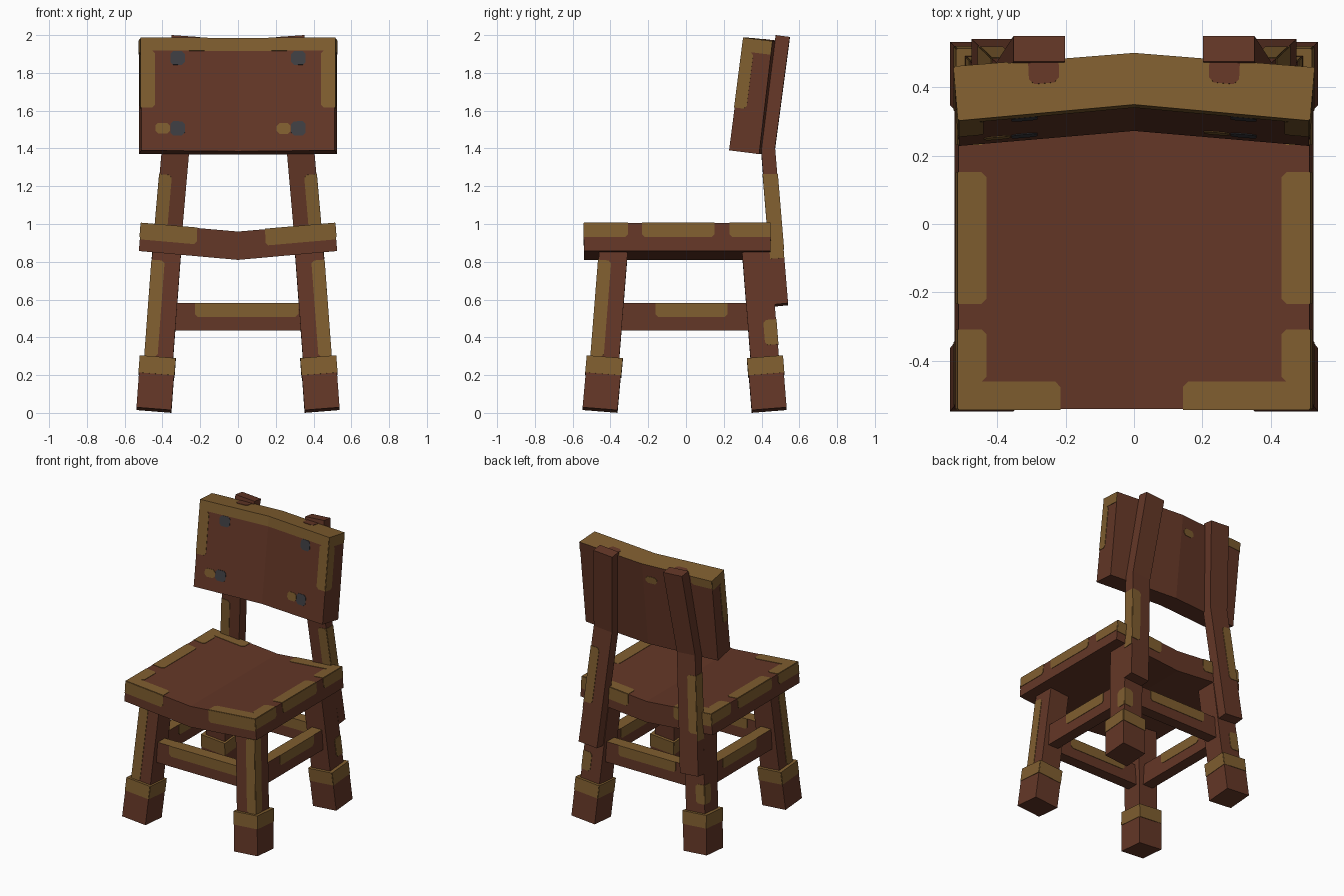
import bpy
import bmesh
from mathutils import Vector

cube = bpy.data.objects.get("Cube")
if cube:
    bpy.data.objects.remove(cube, do_unlink=True)


def material(name, rgb):
    m = bpy.data.materials.new(name)
    m.use_nodes = True
    m.diffuse_color = (*rgb, 1)
    m.node_tree.nodes["Principled BSDF"].inputs["Base Color"].default_value = (*rgb, 1)
    return m


MATS = [material("brown wood", (0.127, 0.038, 0.02)),
        material("worn tan wood", (0.215, 0.112, 0.029)),
        material("slate pegs", (0.048, 0.048, 0.055))]
BROWN, TAN, SLATE = range(3)

# Corner order of each side: lower left, lower right, upper right, upper left
SIDES = {"front": (0, 1, 5, 4), "right": (1, 2, 6, 5), "back": (2, 3, 7, 6),
         "left": (3, 0, 4, 7), "top": (4, 5, 6, 7), "bottom": (3, 2, 1, 0)}


def section(x, y, z, w, d, sx=0, sy=0):
    """Four corners of a rectangle, tilted by the slopes sx and sy."""
    return [Vector((x + i * w / 2, y + j * d / 2, z + sx * i * w / 2 + sy * j * d / 2))
            for i, j in ((-1, -1), (1, -1), (1, 1), (-1, 1))]


def box(x0, x1, y0, y1, z0, z1):
    return [Vector((x, y, z)) for z in (z0, z1)
            for x, y in ((x0, y0), (x1, y0), (x1, y1), (x0, y1))]


def plate(bm, quad, u0, u1, v0, v1, mat, lift):
    """Thin painted plate on a quad; its free corners are cut off."""
    a, b, c, d = quad
    cu, cv = 0.015 / (b - a).length, 0.015 / (d - a).length
    normal = (b - a).cross(d - a).normalized()
    outline = []
    for n, (u, v) in enumerate(((u0, v0), (u1, v0), (u1, v1), (u0, v1))):
        if 0 < u < 1 and 0 < v < 1:
            p = (u + (cu if u == u0 else -cu), v)
            q = (u, v + (cv if v == v0 else -cv))
            outline += [q, p] if n % 2 == 0 else [p, q]
        else:
            outline.append((u, v))
    base = [a.lerp(b, u).lerp(d.lerp(c, u), v) for u, v in outline]
    low = [bm.verts.new(p) for p in base]
    high = [bm.verts.new(p + normal * lift) for p in base]
    faces = [bm.faces.new(high)]
    for i in range(len(low)):
        k = (i + 1) % len(low)
        faces.append(bm.faces.new((low[i], low[k], high[k], high[i])))
    for f in faces:
        f.material_index = mat


def part(name, blocks):
    """One object from six-sided blocks: (corners, paint, mirrored, skipped sides)."""
    bm = bmesh.new()
    for corners, paint, mirrored, skip in blocks:
        sub = bmesh.new()
        verts = [sub.verts.new(p) for p in corners]
        for side, ids in SIDES.items():
            if side in skip:
                continue
            face = sub.faces.new([verts[i] for i in ids])
            for where, u0, u1, v0, v1, *rest in paint:
                if where != side:
                    continue
                mat = rest[0] if rest else TAN
                if (u0, u1, v0, v1) == (0, 1, 0, 1):
                    face.material_index = mat
                else:
                    plate(sub, [corners[i] for i in ids], u0, u1, v0, v1, mat,
                          0.003)
        if mirrored:
            for v in sub.verts:
                v.co.x *= -1
            bmesh.ops.reverse_faces(sub, faces=sub.faces[:])
        temp = bpy.data.meshes.new("temp")
        sub.to_mesh(temp)
        sub.free()
        bm.from_mesh(temp)
        bpy.data.meshes.remove(temp)
    mesh = bpy.data.meshes.new(name)
    for m in MATS:
        mesh.materials.append(m)
    bm.to_mesh(mesh)
    bm.free()
    ob = bpy.data.objects.new(name, mesh)
    bpy.context.collection.objects.link(ob)


def bent_slab(low_front, low_back, high_front, high_back):
    """Half slab from the centre line to +x; each edge is (centre, outer)."""
    (a, b), (d, c), (e, f), (h, g) = low_front, low_back, high_front, high_back
    return [Vector(p) for p in (a, b, c, d, e, f, g, h)]


# Seat: two halves meeting in a shallow valley, with worn corners and rims
def seat_edge(y, z_mid, z_out, x):
    return (0, y, z_mid), (x, y, z_out)


seat = bent_slab(seat_edge(-0.54, 0.81, 0.857, 0.525), seat_edge(0.448, 0.81, 0.857, 0.525),
                 seat_edge(-0.54, 0.96, 1.004, 0.513), seat_edge(0.448, 0.96, 1.004, 0.513))


def seat_paint(inner):
    return [("top", 0.84, 1, 0.31, 0.7),
            ("top", inner, 1, 0, 0.08), ("top", 0.84, 1, 0.08, 0.235),
            ("top", inner, 1, 0.92, 1), ("top", 0.84, 1, 0.78, 0.92),
            ("front", inner, 1, 0.42, 1), ("back", 0, 1 - inner, 0.42, 1),
            ("right", 0, 0.235, 0.5, 1), ("right", 0.31, 0.7, 0.5, 1),
            ("right", 0.78, 1, 0.5, 1)]


part("seat", [(seat, seat_paint(0.28), False, ["left"]),
              (seat, seat_paint(0.42), True, ["left"])])

# Backrest: two leaning halves bent at the middle
rest = bent_slab(((0, 0.272, 1.385), (0.512, 0.228, 1.39)),
                 ((0, 0.43, 1.368), (0.525, 0.387, 1.37)),
                 ((0, 0.352, 1.985), (0.512, 0.305, 1.987)),
                 ((0, 0.5, 1.968), (0.525, 0.458, 1.968)))
rest_paint = [("front", 0, 1, 0.885, 1), ("front", 0.86, 1, 0.38, 0.885),
              ("right", 0, 1, 0.88, 1), ("right", 0, 0.4, 0.38, 0.88),
              ("top", 0, 1, 0, 1), ("top", 0.42, 0.59, 0.55, 1, BROWN),
              ("front", 0.55, 0.7, 0.76, 0.88, SLATE),
              ("front", 0.55, 0.7, 0.135, 0.26, SLATE)]
part("backrest", [
    (rest, rest_paint + [("front", 0.4, 0.545, 0.15, 0.245)], False, ["left"]),
    (rest, rest_paint + [("front", 0.705, 0.855, 0.15, 0.245),
                         ("back", 0.8, 0.96, 0.78, 0.86),
                         ("back", 0, 0.3, 0.9, 1)], True, ["left"])])

# Legs, feet and uprights, one set for each side
front_wear = [("front", 0.55, 1, 0.03, 0.84), ("right", 0, 0.45, 0.03, 0.84)]
rear_wear = [("back", 0, 0.45, 0.13, 0.34), ("right", 0.55, 1, 0.13, 0.34)]
band = [(s, 0, 1, 0.67, 1) for s in ("front", "right", "back", "left")]
band.append(("top", 0, 1, 0, 1))
upright_wear = [("right", 0, 1, 0.29, 0.83), ("front", 0.55, 1, 0.5, 0.83),
                ("back", 0, 0.45, 0.35, 0.83)]

for side, mirrored in (("left", False), ("right", True)):
    for end, wear, sy, y_top, y_mid, y_low in (
            ("front", front_wear, -0.08, -0.38, -0.43, -0.455),
            ("rear", rear_wear, 0.08, 0.368, 0.418, 0.44)):
        leg = (section(0.42, y_mid, 0.27, 0.15, 0.15, 0.08, sy)
               + section(0.373, y_top, 0.9, 0.15, 0.15, 0.08, sy))
        foot = (section(0.445, y_low, 0.015, 0.185, 0.185, 0.08, sy)
                + section(0.425, y_mid, 0.29, 0.185, 0.185, 0.08, sy))
        part(f"{end}_{side}_leg", [(leg, wear, mirrored, [])])
        part(f"{end}_{side}_foot", [(foot, band, mirrored, [])])

    bottom = section(0.4025, 0.503, 0.572, 0.145, 0.075, 0.08, 0.1)
    kink = section(0.33, 0.434, 1.4, 0.145, 0.075, 0.08)
    top = section(0.277, 0.512, 1.99, 0.15, 0.075, 0.07, -0.13)
    part(f"{side}_upright", [(bottom + kink, upright_wear, mirrored, ["top"]),
                             (kink + top, [], mirrored, ["bottom"])])

    # Side rails
    part(f"{side}_rail", [(box(0.365, 0.445, -0.38, 0.37, 0.435, 0.582),
                           [("right", 0.29, 0.8, 0.5, 1), ("left", 0.2, 0.7, 0.5, 1),
                            ("top", 0, 1, 0, 1)], mirrored, [])])

# Front and rear rails
for end, y in (("front", -0.412), ("rear", 0.4)):
    part(f"{end}_rail", [(box(-0.38, 0.38, y - 0.04, y + 0.04, 0.435, 0.582),
                          [("front", 0.2, 0.92, 0.5, 1), ("back", 0.2, 0.8, 0.5, 1),
                           ("top", 0, 1, 0, 1)], False, [])])
